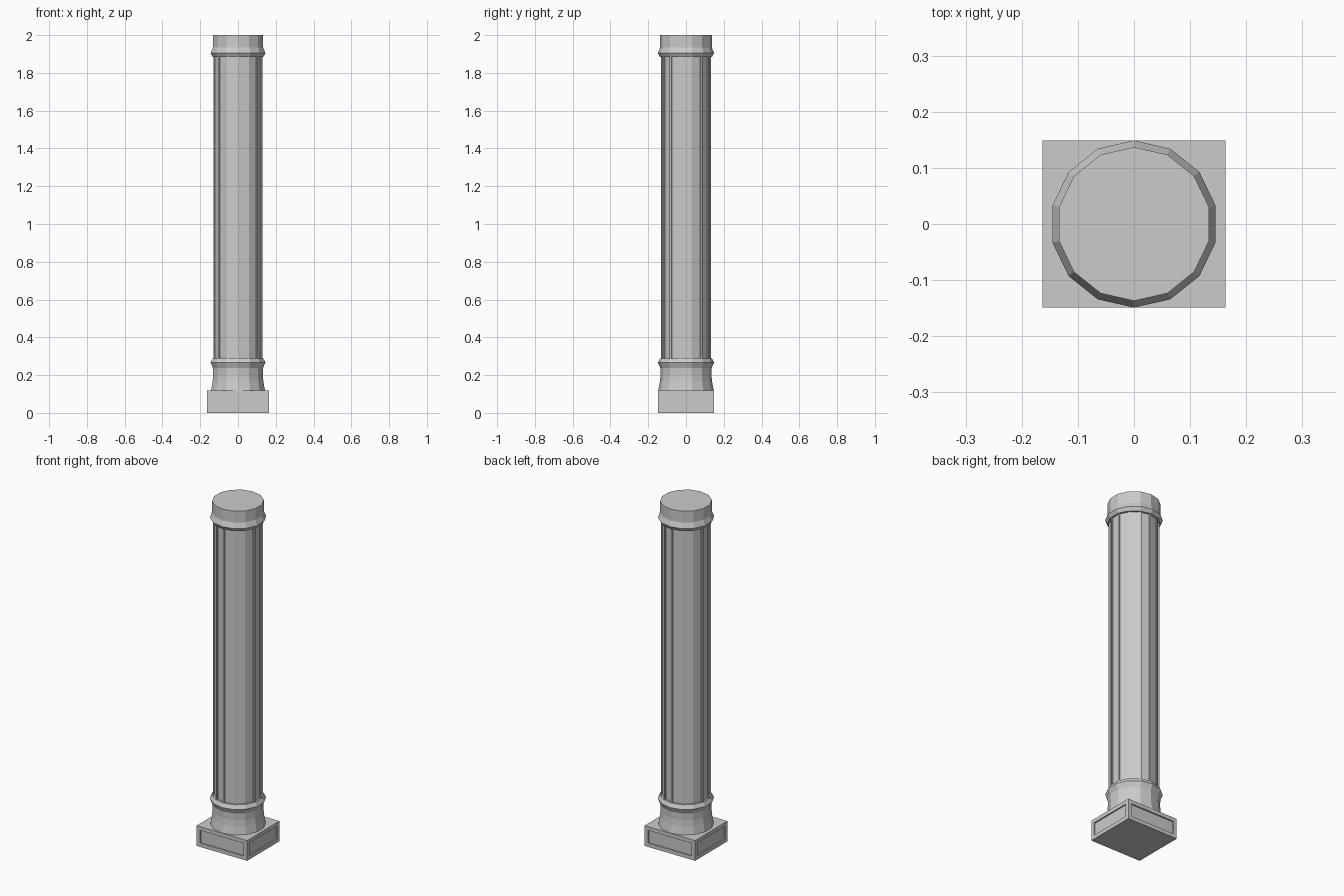
import bpy, bmesh, math

cube = bpy.data.objects.get("Cube")
if cube:
    bpy.data.objects.remove(cube, do_unlink=True)

SIDES = 14

# One plain stone colour
stone = bpy.data.materials.new("grey_stone")
stone.use_nodes = True
GREY = (0.6, 0.6, 0.6, 1.0)
stone.diffuse_color = GREY
stone.node_tree.nodes["Principled BSDF"].inputs["Base Color"].default_value = GREY


def finish(name, bm):
    bmesh.ops.recalc_face_normals(bm, faces=bm.faces[:])
    mesh = bpy.data.meshes.new(name)
    bm.to_mesh(mesh)
    bm.free()
    mesh.materials.append(stone)
    obj = bpy.data.objects.new(name, mesh)
    bpy.context.collection.objects.link(obj)
    return obj


def lathe(profile):
    """Closed faceted solid from (radius, height) pairs, corner towards the front."""
    bm = bmesh.new()
    rings = []
    for r, z in profile:
        angles = [-math.pi / 2 + math.tau * i / SIDES for i in range(SIDES)]
        rings.append([bm.verts.new((r * math.cos(a), r * math.sin(a), z)) for a in angles])
    for low, high in zip(rings, rings[1:]):
        for i in range(SIDES):
            j = (i + 1) % SIDES
            bm.faces.new((low[i], low[j], high[j], high[i]))
    bm.faces.new(rings[0][::-1])
    bm.faces.new(rings[-1])
    bm.normal_update()
    return bm


def sink_panels(bm, border, depth):
    """Recess a panel with upright walls into every vertical face."""
    sides = [f for f in bm.faces if abs(f.normal.z) < 0.1]
    bmesh.ops.inset_individual(bm, faces=sides, thickness=border, use_even_offset=True)
    bmesh.ops.inset_individual(bm, faces=sides, thickness=0.0005, depth=-depth,
                               use_even_offset=True)


# Square plinth with a recessed panel on each side
bm = bmesh.new()
bmesh.ops.create_cube(bm, size=1)
for v in bm.verts:
    v.co = (v.co.x * 0.326, v.co.y * 0.298, (v.co.z + 0.5) * 0.118)
bm.normal_update()
sink_panels(bm, 0.022, 0.007)
finish("plinth", bm)

# Flared base with a collar
finish("base", lathe([(0.147, 0.116), (0.138, 0.165), (0.135, 0.2),
                      (0.136, 0.238), (0.149, 0.267), (0.137, 0.289)]))

# Fluted shaft: narrow ribs stay at the corners
bm = lathe([(0.132, 0.28), (0.132, 1.89)])
sink_panels(bm, 0.006, 0.006)
finish("shaft", bm)

# Capital with a collar
finish("capital", lathe([(0.137, 1.884), (0.149, 1.904),
                         (0.137, 1.934), (0.137, 2.0)]))
